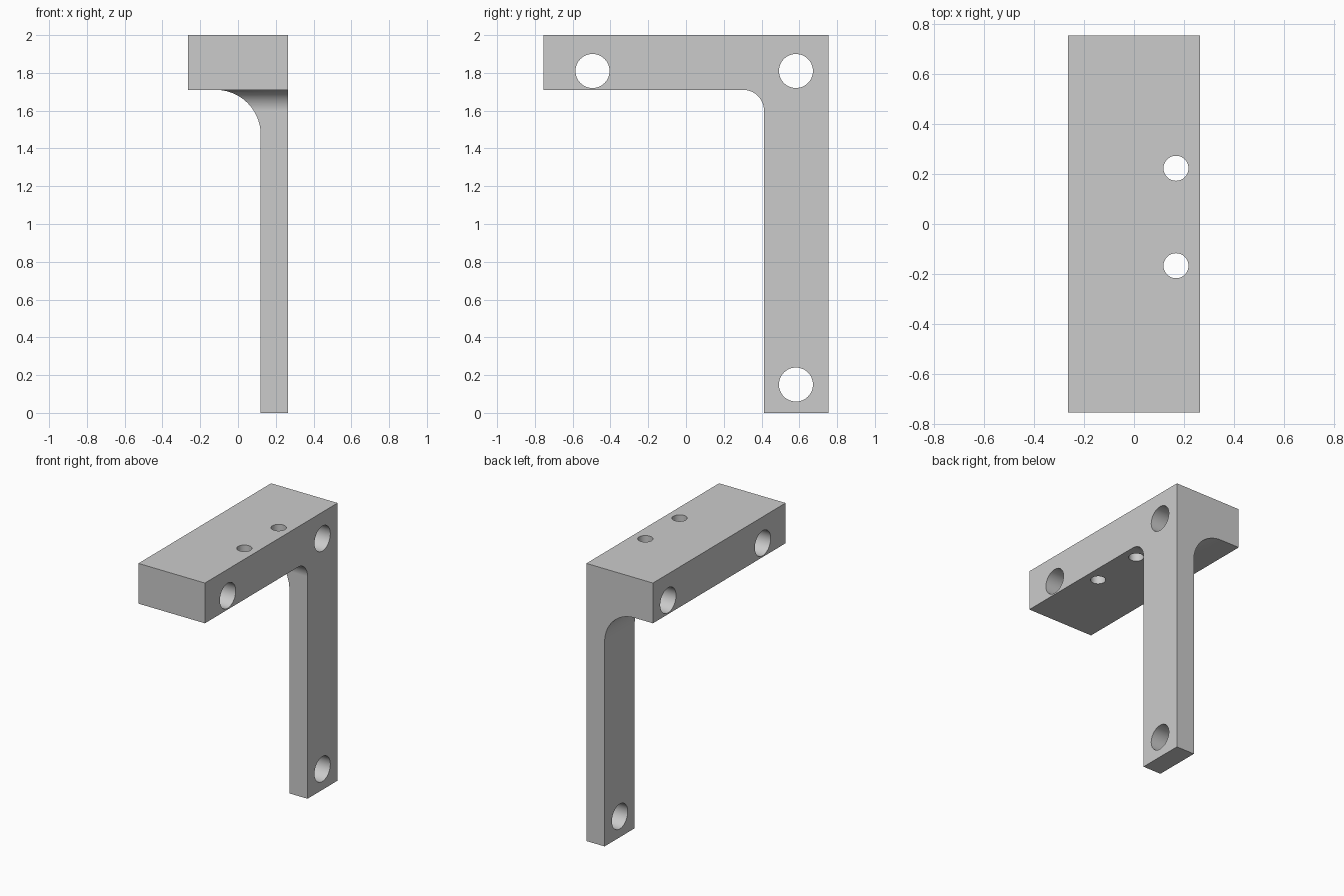
import bpy, bmesh
from math import sin, cos, pi, radians
from mathutils import Vector, Matrix

old = bpy.data.objects.get("Cube")
if old:
    bpy.data.objects.remove(old, do_unlink=True)

# Overall extents
HALF_X, HALF_Y, TOP = 0.265, 0.755, 2.0
BAR_BOTTOM = 1.71

grey = bpy.data.materials.new("plain grey")
grey.use_nodes = True
grey.diffuse_color = (0.6, 0.6, 0.6, 1)
grey.node_tree.nodes["Principled BSDF"].inputs["Base Color"].default_value = (0.6, 0.6, 0.6, 1)


def make_object(name, bm):
    bmesh.ops.recalc_face_normals(bm, faces=bm.faces)
    mesh = bpy.data.meshes.new(name)
    bm.to_mesh(mesh)
    bm.free()
    mesh.materials.append(grey)
    obj = bpy.data.objects.new(name, mesh)
    bpy.context.collection.objects.link(obj)
    return obj


def bracket_profile(half, leg, radius, steps=24):
    """Outline of a bar with a leg at its positive end and a filleted inner corner."""
    pts = [(-half, BAR_BOTTOM), (-half, TOP), (half, TOP), (half, 0), (leg, 0)]
    for i in range(steps + 1):
        a = pi / 2 * i / steps
        pts.append((leg - radius + radius * cos(a), BAR_BOTTOM - radius + radius * sin(a)))
    return pts


def extrude_profile(name, pts, place, direction):
    bm = bmesh.new()
    face = bm.faces.new([bm.verts.new(place(u, z)) for u, z in pts])
    out = bmesh.ops.extrude_face_region(bm, geom=[face])
    verts = [g for g in out["geom"] if isinstance(g, bmesh.types.BMVert)]
    bmesh.ops.translate(bm, verts=verts, vec=Vector(direction))
    return make_object(name, bm)


def drill(name, centre, radius, axis):
    bm = bmesh.new()
    turn = Matrix.Rotation(pi / 2, 4, "Y") if axis == "X" else Matrix.Identity(4)
    bmesh.ops.create_cone(bm, cap_ends=True, segments=64, radius1=radius, radius2=radius,
                          depth=1.2, matrix=Matrix.Translation(centre) @ turn)
    return make_object(name, bm)


def combine(target, tool, operation):
    mod = target.modifiers.new(tool.name, "BOOLEAN")
    mod.operation, mod.solver, mod.object = operation, "EXACT", tool
    tool.hide_render = True
    bpy.ops.object.modifier_apply(modifier=mod.name)
    bpy.data.objects.remove(tool, do_unlink=True)


# Bracket body: side outline intersected with front outline
bracket = extrude_profile("bracket", bracket_profile(HALF_Y, 0.413, 0.11),
                          lambda y, z: (-HALF_X, y, z), (2 * HALF_X, 0, 0))
bpy.ops.object.select_all(action="DESELECT")
bpy.context.view_layer.objects.active = bracket
bracket.select_set(True)
front_shape = extrude_profile("front_shape", bracket_profile(HALF_X, 0.12, 0.237),
                              lambda x, z: (x, -HALF_Y, z), (0, 2 * HALF_Y, 0))
combine(bracket, front_shape, "INTERSECT")

# Large cross holes through the bar and the foot of the leg
for y, z in ((-0.495, 1.81), (0.582, 1.81), (0.582, 0.15)):
    combine(bracket, drill("cross_hole", (0, y, z), 0.09, "X"), "DIFFERENCE")

# Small vertical holes through the bar
for y in (0.223, -0.167):
    combine(bracket, drill("vertical_hole", (0.168, y, 1.85), 0.05, "Z"), "DIFFERENCE")

# Smooth fillets and bores, crisp edges, flat large faces
bpy.ops.object.shade_smooth_by_angle(angle=radians(30))
weighted = bracket.modifiers.new("weighted_normals", "WEIGHTED_NORMAL")
weighted.keep_sharp = True
